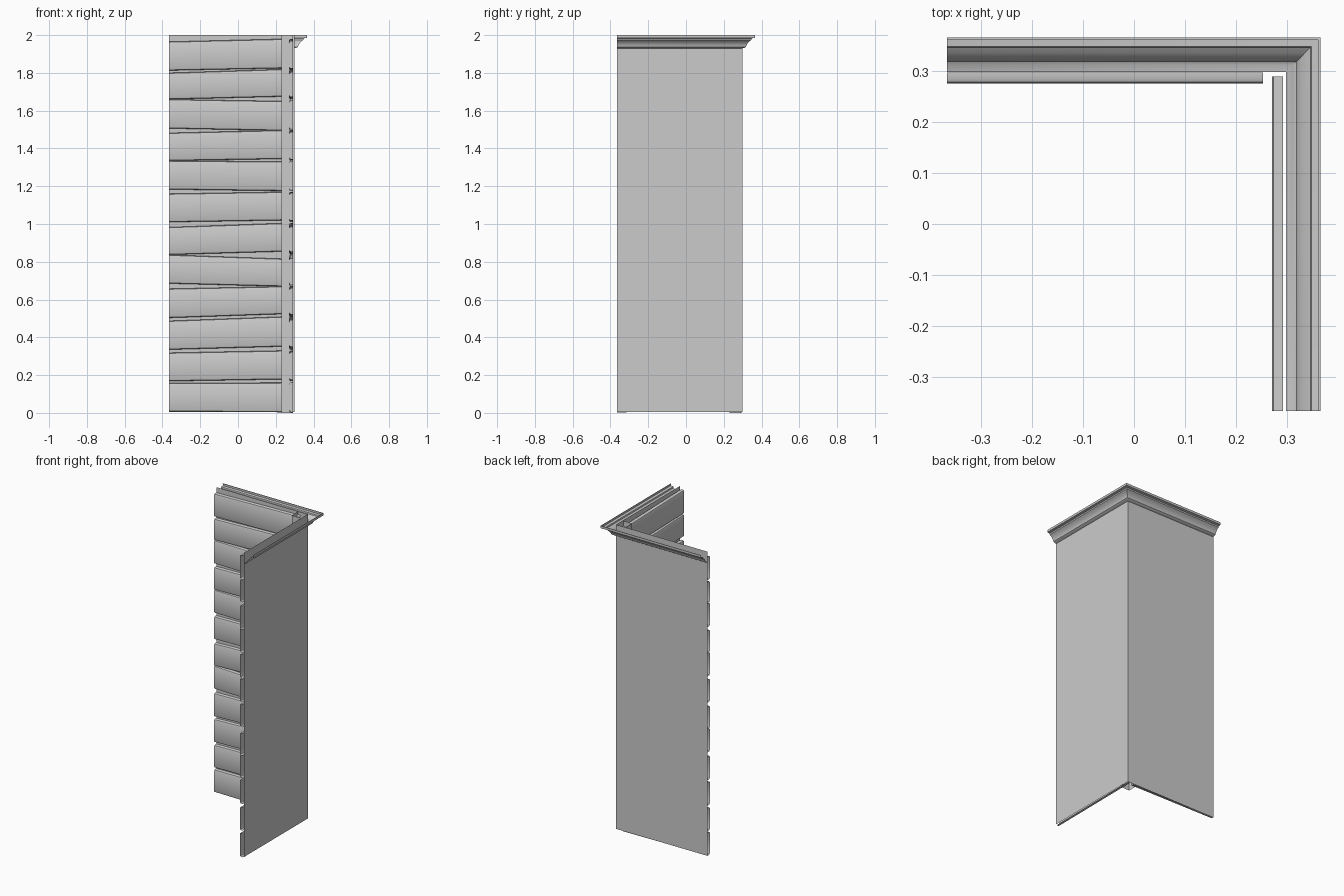
import bpy, bmesh, math

if "Cube" in bpy.data.objects:
    bpy.data.objects.remove(bpy.data.objects["Cube"])


def loft(name, sections, flip=False, smooth=True):
    """Skin a list of sections (equal point counts) with open quads."""
    bm = bmesh.new()
    rows = [[bm.verts.new(p) for p in s] for s in sections]
    for a, b in zip(rows, rows[1:]):
        for j in range(len(a) - 1):
            q = [a[j], b[j], b[j + 1], a[j + 1]]
            bm.faces.new(q[::-1] if flip else q)
    me = bpy.data.meshes.new(name)
    bm.to_mesh(me)
    bm.free()
    ob = bpy.data.objects.new(name, me)
    bpy.context.collection.objects.link(ob)
    if smooth:
        bpy.ops.object.select_all(action='DESELECT')
        ob.select_set(True)
        bpy.context.view_layer.objects.active = ob
        bpy.ops.object.shade_smooth_by_angle(angle=math.radians(35))
    return ob


E, W = -0.366, 0.298  # free wall ends, wall plane

# outer wall sheet, bent at the corner
path = [(E, W), (W, W), (W, E)]
loft("wall", [[(x, y, 0.006), (x, y, 2.0)] for x, y in path], True, False)

# crown moulding, mitred round the outer corner (offset from wall, height)
crown = [(0, 1.93), (0.014, 1.934), (0.02, 1.938), (0.022, 1.946), (0.028, 1.957),
         (0.037, 1.967), (0.048, 1.975), (0.05, 1.983), (0.067, 1.985),
         (0.067, 2.0), (0.063, 2.0)]
loft("crown_moulding", [[(E, W + d, z) for d, z in crown],
                        [(W + d, W + d, z) for d, z in crown],
                        [(W + d, E, z) for d, z in crown]], True)

# corner post on the inner side
loft("corner_post", [[(x, y, 0), (x, y, 2.0)]
                     for x, y in [(0.23, 0.292), (0.23, 0.23), (0.292, 0.23)]], False, False)

# crooked planks: bottom start, bottom end, top start, top end
planks = [(.008, .003, .158, .16), (.168, .178, .318, .33), (.335, .352, .487, .51),
          (.503, .524, .657, .67), (.685, .669, .837, .815), (.837, .855, .983, 1.005),
          (1.01, 1.02, 1.16, 1.17), (1.183, 1.175, 1.335, 1.33), (1.335, 1.345, 1.482, 1.497),
          (1.506, 1.494, 1.66, 1.65), (1.66, 1.675, 1.80, 1.82), (1.813, 1.825, 1.965, 1.98)]


def plank_section(place, b, t):
    # back-bottom, rounded front edge, front face, back-top (depth, height)
    prof = [(0, b), (.013, b), (.019, b + .003), (.022, b + .01),
            (.022, t - .01), (.019, t - .003), (.013, t), (0, t)]
    return [place(d, z) for d, z in prof]


for i, (b0, b1, t0, t1) in enumerate(planks, 1):
    loft(f"back_plank_{i}", [
        plank_section(lambda d, z: (E, 0.297 - d, z), b0, t0),
        plank_section(lambda d, z: (0.253, 0.297 - d, z), b1, t1)])
    loft(f"side_plank_{i}", [
        plank_section(lambda d, z: (0.292 - d, 0.289, z), b0, t0),
        plank_section(lambda d, z: (0.292 - d, E, z), b1, t1)])
